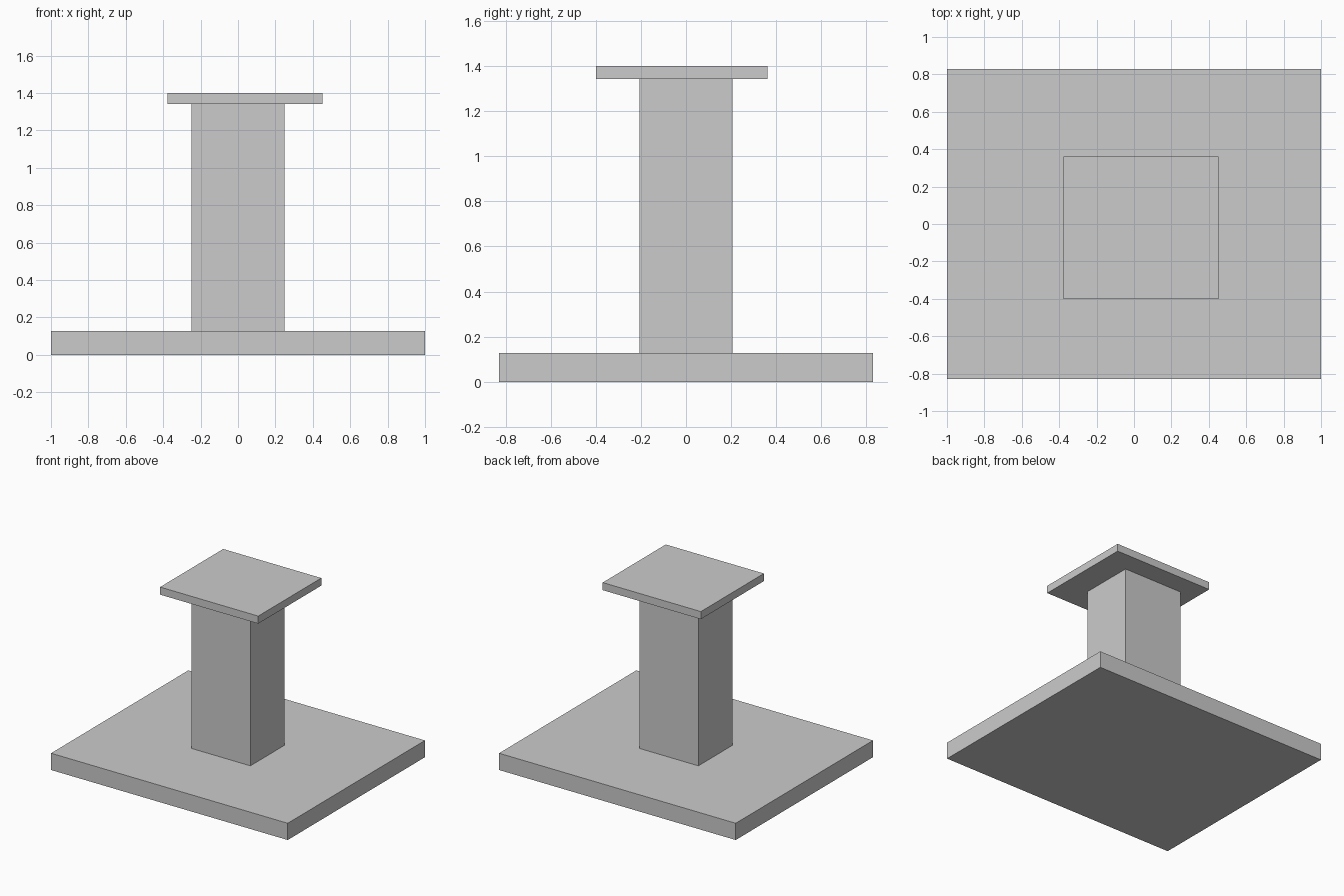
import bpy

if "Cube" in bpy.data.objects:
    bpy.data.objects.remove(bpy.data.objects["Cube"])


def box(name, x, y, z):
    """Axis-aligned box from (min, max) ranges."""
    centre = [(a + b) / 2 for a, b in (x, y, z)]
    bpy.ops.mesh.primitive_cube_add(size=1, location=centre)
    ob = bpy.context.object
    ob.name = ob.data.name = name
    ob.scale = [b - a for a, b in (x, y, z)]
    bpy.ops.object.transform_apply(location=False, rotation=False, scale=True)
    return ob


# Wide floor plate
box("base_plate", (-1.0, 1.0), (-0.828, 0.828), (0.0, 0.128))
# Square-edged pillar
box("column", (-0.249, 0.249), (-0.206, 0.206), (0.128, 1.342))
# Slightly off-centre top slab
box("top_slab", (-0.378, 0.451), (-0.4, 0.361), (1.342, 1.4))
